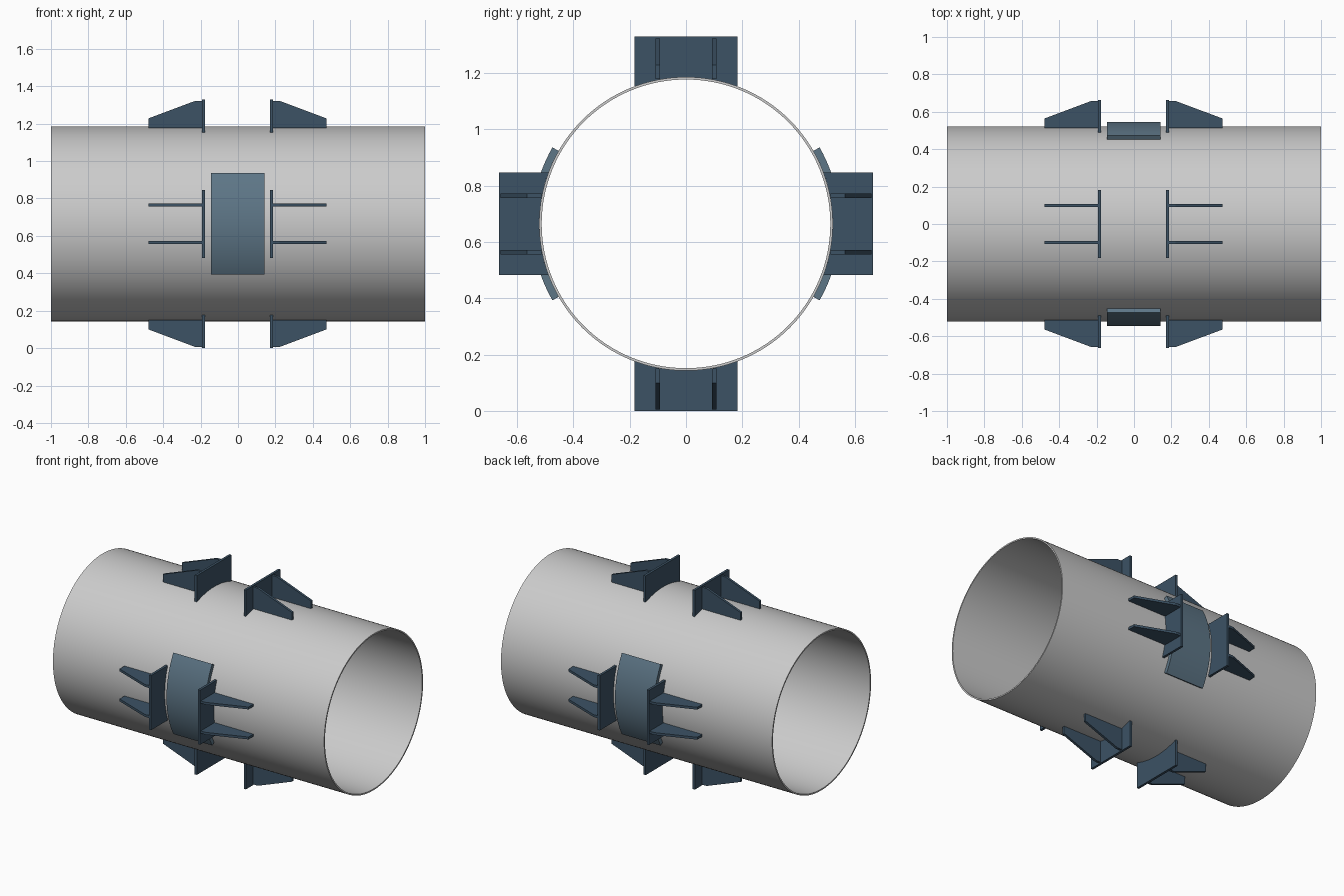
import bpy, math
from mathutils import Matrix, Vector

if "Cube" in bpy.data.objects:
    bpy.data.objects.remove(bpy.data.objects["Cube"])

R_OUT, R_IN = 0.521, 0.512      # pipe radii
CZ = 0.664                      # pipe axis height
CX = -0.003                     # middle of the bracket group
PLATE_TOP = 0.664               # outer reach of the stop plates


def material(name, color):
    m = bpy.data.materials.new(name)
    m.diffuse_color = (*color, 1)
    m.use_nodes = True
    m.node_tree.nodes["Principled BSDF"].inputs["Base Color"].default_value = m.diffuse_color
    return m


steel = material("dark_blue_steel", (0.045, 0.085, 0.13))
pad_steel = material("pad_blue_steel", (0.11, 0.18, 0.24))


def build(name, verts, faces, mat=None, smooth=False):
    mesh = bpy.data.meshes.new(name)
    mesh.from_pydata(verts, [], faces)
    obj = bpy.data.objects.new(name, mesh)
    bpy.context.collection.objects.link(obj)
    if mat:
        mesh.materials.append(mat)
    if smooth:
        bpy.ops.object.select_all(action='DESELECT')
        obj.select_set(True)
        bpy.context.view_layer.objects.active = obj
        bpy.ops.object.shade_smooth_by_angle(angle=math.radians(30))
    return obj


def place(angle, points):
    """Turn local points (z = radially outward) round the pipe axis."""
    m = Matrix.Translation((0, 0, CZ)) @ Matrix.Rotation(angle, 4, 'X')
    return [m @ Vector(p) for p in points]


def curved_shell(name, x0, x1, r0, r1, a0, a1, n, angle=0, mat=None):
    """Tube or tube segment along x, made of rectangular rings."""
    closed = abs(a1 - a0 - math.tau) < 1e-6
    count = n if closed else n + 1
    pts = []
    for i in range(count):
        a = a0 + (a1 - a0) * i / n
        s, c = math.sin(a), math.cos(a)
        pts += [(x, r * s, r * c) for x, r in ((x0, r0), (x1, r0), (x1, r1), (x0, r1))]
    faces = []
    for i in range(n):
        p, q = 4 * i, 4 * ((i + 1) % count)
        faces += [(p + k, q + k, q + (k + 1) % 4, p + (k + 1) % 4) for k in range(4)]
    if not closed:
        e = 4 * n
        faces += [(0, 1, 2, 3), (e + 3, e + 2, e + 1, e)]
    return build(name, place(angle, pts), faces, mat, True)


def prism(name, profile, offset, angle, mat):
    """Extrude a flat profile by an offset vector."""
    n = len(profile)
    pts = profile + [tuple(a + b for a, b in zip(p, offset)) for p in profile]
    faces = [tuple(range(n))[::-1], tuple(range(n, 2 * n))]
    faces += [(i, (i + 1) % n, n + (i + 1) % n, n + i) for i in range(n)]
    obj = build(name, place(angle, pts), faces, mat)
    # consistent outward normals for mirrored profiles
    import bmesh
    bm = bmesh.new()
    bm.from_mesh(obj.data)
    bmesh.ops.recalc_face_normals(bm, faces=bm.faces)
    bm.to_mesh(obj.data)
    bm.free()
    return obj


# Pipe
curved_shell("pipe", -1, 1, R_IN, R_OUT, 0, math.tau, 128)

# Curved wear pads on the two sides
for label, ang in (("front", math.pi / 2), ("back", -math.pi / 2)):
    curved_shell(label + "_pad", CX + 0.001 - 0.143, CX + 0.001 + 0.143, R_OUT, 0.546,
                 -math.radians(29.8), math.radians(29.8), 24, ang, pad_steel)

# Stop plates with paired gusset ribs, four times round the pipe
HALF = 0.182
arc_half = math.asin(HALF / R_OUT)
for k, label in enumerate(("top", "front", "bottom", "back")):
    ang = k * math.pi / 2
    for side, s in (("left", -1), ("right", 1)):
        # plate, its inner edge cut to the pipe's curve
        x = CX + s * 0.173
        arc = [arc_half * (i / 8 - 1) for i in range(17)]
        outline = [(x, R_OUT * math.sin(a), R_OUT * math.cos(a)) for a in arc]
        outline += [(x, HALF, PLATE_TOP), (x, -HALF, PLATE_TOP)]
        prism(f"{label}_{side}_stop_plate", outline, (s * 0.016, 0, 0), ang, steel)
        # tapered ribs
        for j, y in enumerate((-0.1, 0.1)):
            profile = [(CX + s * px, y - 0.008, pz) for px, pz in
                       ((0.189, 0.513), (0.476, 0.513), (0.476, 0.564),
                        (0.225, 0.658), (0.189, 0.658))]
            prism(f"{label}_{side}_rib_{j + 1}", profile, (0, 0.016, 0), ang, steel)
